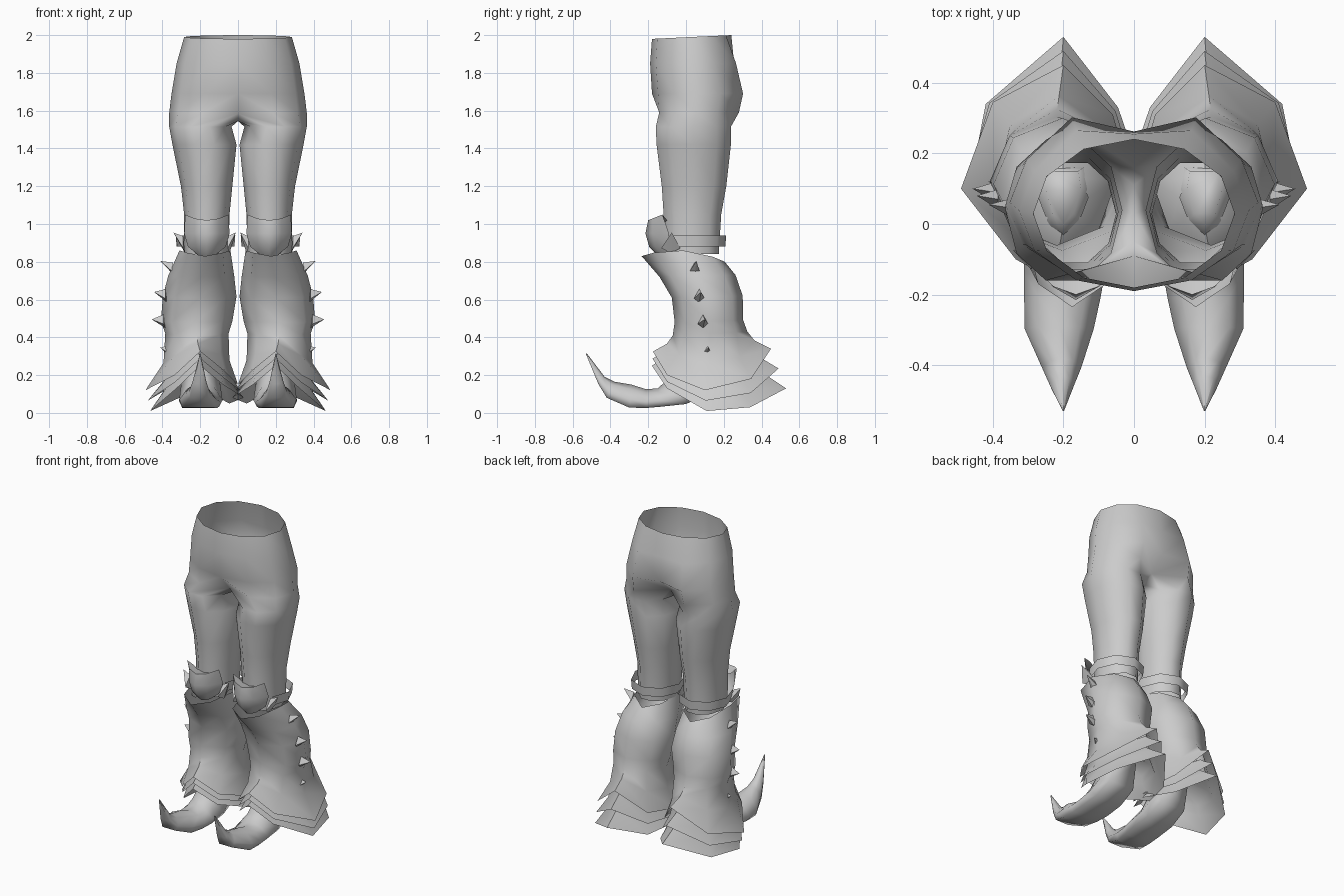
import bpy, math
from mathutils import Vector

if "Cube" in bpy.data.objects:
    bpy.data.objects.remove(bpy.data.objects["Cube"])

grey = bpy.data.materials.new("plain grey")
grey.diffuse_color = (0.6, 0.6, 0.6, 1)
grey.use_nodes = True
grey.node_tree.nodes["Principled BSDF"].inputs["Base Color"].default_value = grey.diffuse_color


def make(name, verts, faces, angle=50):
    """Object from points and faces, mirrored to the other leg."""
    me = bpy.data.meshes.new(name)
    me.from_pydata([tuple(v) for v in verts], [], faces)
    me.materials.append(grey)
    ob = bpy.data.objects.new(name, me)
    bpy.context.collection.objects.link(ob)
    mod = ob.modifiers.new("mirror", 'MIRROR')
    mod.merge_threshold = 0.0005
    bpy.ops.object.select_all(action='DESELECT')
    ob.select_set(True)
    bpy.context.view_layer.objects.active = ob
    bpy.ops.object.shade_smooth_by_angle(angle=math.radians(angle))
    return ob


def loft(name, rings, closed=True, caps=(), angle=50):
    """Skin a list of equally long point rings."""
    n = len(rings[0])
    verts = [p for r in rings for p in r]
    faces = []
    for k in range(len(rings) - 1):
        for i in range(n if closed else n - 1):
            j = (i + 1) % n
            faces.append((k * n + i, (k + 1) * n + i, (k + 1) * n + j, k * n + j))
    for k in caps:
        faces.append(tuple(range(k * n, k * n + n)))
    return make(name, verts, faces, angle)


def oval(zf, zb, x0, x1, y0, y1, n=10, start=-108, hump=0.0):
    """Oval ring from its bounds; zf and zb are its front and back heights."""
    pts = []
    ky = 1.04 if n == 10 else 1.0
    for i in range(n):
        a = math.radians(start + 360 * i / n)
        c, s = math.cos(a), math.sin(a)
        pts.append(Vector(((x0 + x1) / 2 + (x1 - x0) / 2 * c,
                           (y0 + y1) / 2 + (y1 - y0) / 2 * s * ky,
                           zf + (zb - zf) * (s + 1) / 2 + hump * c * c)))
    return pts


# Trousers: half hip shell above the crotch, full leg tube below it
def half_hip(zf, zb, rx, y0, y1, notch=0.0):
    pts = []
    for i in range(7):
        a = math.radians(-90 + 30 * i)
        t = (math.sin(a) + 1) / 2
        pts.append(Vector((rx * math.cos(a) if 0 < i < 6 else 0.0,
                           y0 + (y1 - y0) * t, zf + (zb - zf) * t)))
    if notch:
        pts[5].y = y1
    pts[6].y -= notch
    return pts


hip = [half_hip(1.98, 2.0, .285, -.18, .24),
       half_hip(1.85, 1.85, .325, -.19, .265, .01),
       half_hip(1.69, 1.69, .352, -.18, .302, .04)]
crotch = half_hip(1.59, 1.59, .364, -.172, .28, .02)
crotch[0] = Vector((0, -.09, 1.585))
crotch[6] = Vector((0, .16, 1.60))
crotch += [Vector((0, y, 1.545)) for y in (.11, .03, -.05)]
leg = [oval(1.515, 1.515, .034, .364, -.162, .24),
       oval(1.42, 1.42, .008, .347, -.158, .24),
       oval(1.20, 1.20, .03, .302, -.13, .215),
       oval(1.05, 1.05, .045, .285, -.12, .188),
       oval(.84, .84, .05, .285, -.11, .175)]
verts = [p for r in hip for p in r]
faces = [(k * 7 + i, k * 7 + i + 1, k * 7 + i + 8, k * 7 + i + 7)
         for k in range(3) for i in range(6)]
base = 21
for r in [crotch] + leg:
    verts += r
for k in range(len(leg)):
    for i in range(10):
        j = (i + 1) % 10
        a = base + k * 10
        faces.append((a + i, a + j, a + 10 + j, a + 10 + i))
make("trousers", verts, faces, 80)

# Knee pads: curved shield tucked in at the top
pad = []
for z, half, front, side, lift in ((1.0, .09, -.12, -.10, .02), (1.02, .115, -.20, -.125, .03),
                                   (.95, .12, -.215, -.09, .0), (.88, .10, -.195, -.09, .0),
                                   (.825, .045, -.14, -.11, .01)):
    pad.append([Vector((.165 + half * u, front + (side - front) * u * u, z + lift * u * u))
                for u in (-1, -.55, 0, .55, 1)])
loft("knee_pad", pad, closed=False)

# Strap round the back of the knee
strap = [[], []]
for i in range(7):
    a = math.radians(-40 + 260 * i / 6)
    for row, (z, k) in enumerate(((.94, 1.0), (.88, .97))):
        strap[row].append(Vector((.172 + .158 * k * math.cos(a), .045 + .168 * k * math.sin(a), z)))
loft("knee_strap", strap, closed=False)

# Boot shaft flowing into the first of three flaring cuffs
upper_hem = [(.2, -.175, .325), (.335, -.1, .20), (.49, .1, .12), (.40, .345, .18),
             (.2, .45, .34), (.06, .31, .18), (0, .1, .15), (.07, -.1, .22)]
lower_hem = [(.2, -.18, .25), (.325, -.1, .13), (.465, .11, .01), (.42, .34, .03),
             (.2, .53, .13), (.045, .33, .05), (-.03, .11, .08), (.08, -.1, .15)]
hems = [[Vector(a).lerp(Vector(b), k / 2) for a, b in zip(upper_hem, lower_hem)] for k in range(3)]


def eight(*args, hump=0.0):
    return oval(*args, n=8, start=-90, hump=hump)


ankle = eight(.41, .43, .05, .385, -.07, .325)


def flare(hem, xy, z):
    """Ring part way from the ankle to a hem, tighter at the sides."""
    pts = []
    for i, (a, b) in enumerate(zip(ankle, hem)):
        f = xy * (1, .75, .3, .75)[i % 4]
        pts.append(Vector((a.x + (b.x - a.x) * f, a.y + (b.y - a.y) * f, a.z + (b.z - a.z) * z)))
    return pts


boot = [eight(.83, .80, .04, .31, -.235, .205, hump=.045),
        eight(.72, .73, .02, .37, -.14, .262),
        eight(.61, .62, .008, .398, -.075, .30),
        eight(.48, .49, .03, .408, -.06, .303),
        ankle, flare(hems[0], .3, .52), hems[0]]
loft("boot", boot, angle=60)
loft("middle_cuff", [flare(hems[1], .2, .55), flare(hems[1], .45, .72), hems[1]], angle=45)
loft("lower_cuff", [eight(.32, .32, .13, .27, 0, .15), flare(hems[2], .15, .6),
                    flare(hems[2], .45, .75), hems[2]], angle=45)

# Foot from the ankle to a long upturned toe:
# sole y and z, top y and z, centre x, half width
foot = []
for yb, zb, yt, zt, cx, h in ((.15, .36, 0, .38, .2, .05), (.17, .24, -.04, .30, .2, .085),
                              (.12, .10, -.08, .22, .197, .105), (0, .047, -.11, .165, .197, .112),
                              (-.13, .033, -.15, .13, .197, .115), (-.21, .026, -.21, .125, .203, .108),
                              (-.30, .028, -.29, .15, .212, .098), (-.42, .08, -.38, .165, .205, .056),
                              (-.465, .155, -.43, .19, .204, .036), (-.53, .312, -.525, .315, .2, .002)):
    foot.append([Vector((cx + h * u, yb + (yt - yb) * t, zb + (zt - zb) * t))
                 for u, t in ((-.85, 0), (.85, 0), (1, .35), (.6, .8), (0, 1), (-.6, .8), (-1, .35))])
loft("foot", foot, caps=(0, len(foot) - 1), angle=80)


# Small spikes: four-sided pyramids down the shaft and at the strap ends
def spike(name, centre, tip, wide, tall):
    c = Vector(centre)
    ring = [c + Vector((0, wide, -tall * .4)), c + Vector((0, 0, tall)),
            c + Vector((0, -wide, -tall * .4)), c + Vector((-.01, 0, -tall))]
    make(name, ring + [Vector(tip)],
         [(0, 1, 4), (1, 2, 4), (2, 3, 4), (3, 0, 4), (3, 2, 1, 0)], 20)


for k, (x, y, z, tx, tz) in enumerate(((.345, .045, .76, .412, .805), (.385, .07, .62, .445, .64),
                                       (.395, .09, .485, .457, .495), (.36, .11, .325, .412, .345))):
    spike("boot_spike_%d" % (k + 1), (x, y, z), (tx, y + .01, tz), .028, .035)
spike("outer_knee_spike", (.29, -.08, .89), (.342, -.075, .955), .05, .045)
spike("inner_knee_spike", (.055, -.08, .89), (.012, -.075, .955), .05, .045)
